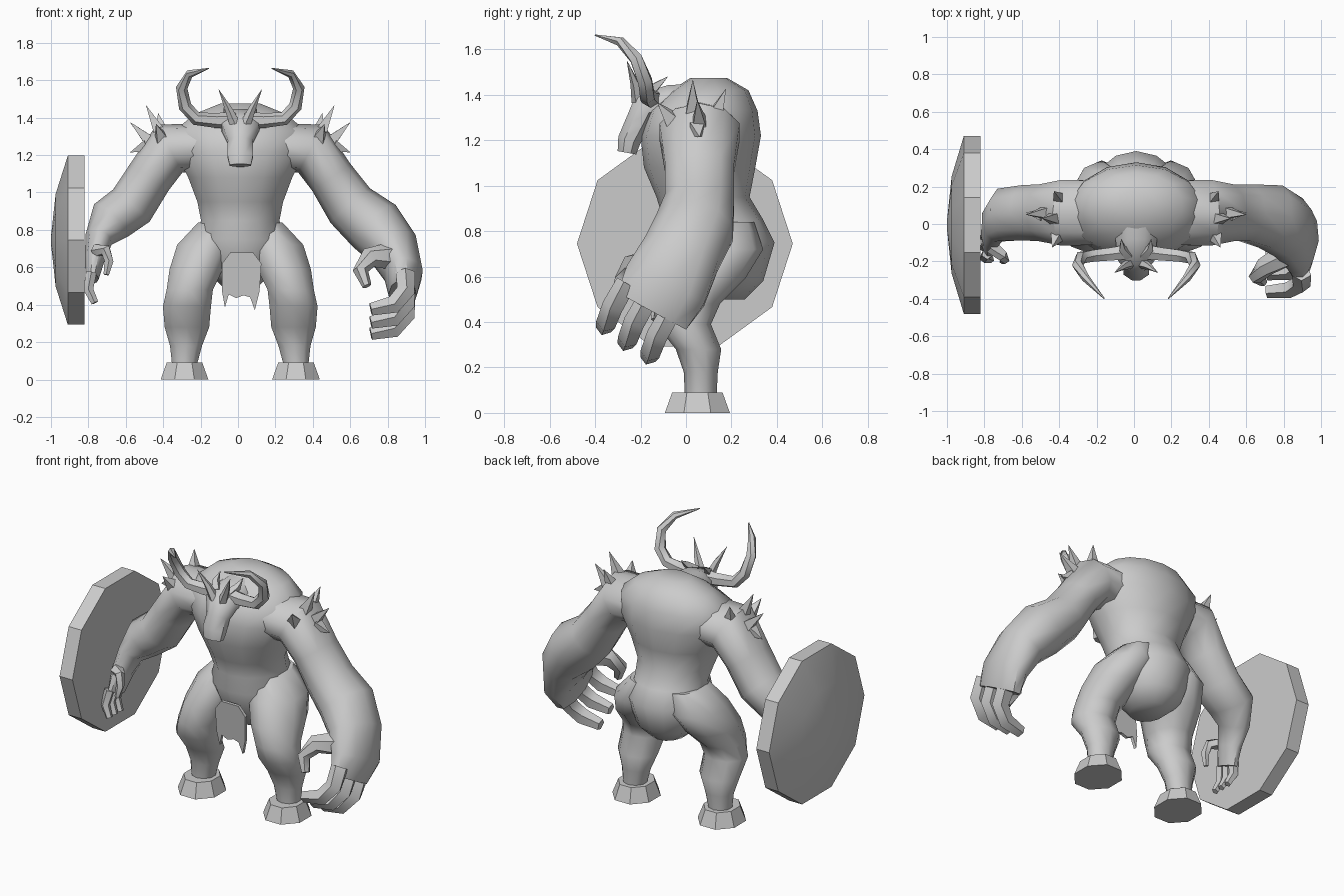
import bpy, bmesh, math
from mathutils import Vector

CX = 0.012  # symmetry plane of the body

grey = bpy.data.materials.new("plain_grey")
grey.diffuse_color = (0.6, 0.6, 0.6, 1)


def finish(name, bm, angle=50):
    bmesh.ops.recalc_face_normals(bm, faces=bm.faces)
    me = bpy.data.meshes.new(name)
    bm.to_mesh(me)
    bm.free()
    me.materials.append(grey)
    ob = bpy.data.objects.new(name, me)
    bpy.context.collection.objects.link(ob)
    bpy.ops.object.select_all(action='DESELECT')
    ob.select_set(True)
    bpy.context.view_layer.objects.active = ob
    bpy.ops.object.shade_smooth_by_angle(angle=math.radians(angle))
    return ob


def skin(name, rings, angle=50):
    """Bridge equal rings of points and cap both ends."""
    bm = bmesh.new()
    vs = [[bm.verts.new(p) for p in r] for r in rings]
    n = len(vs[0])
    for a, b in zip(vs, vs[1:]):
        for i in range(n):
            j = (i + 1) % n
            bm.faces.new((a[i], a[j], b[j], b[i]))
    bm.faces.new(vs[0])
    bm.faces.new(vs[-1])
    return finish(name, bm, angle)


def stack(name, rings, n=12, angle=50):
    """Horizontal ellipses: x, y, z, rx, ry."""
    out = []
    for x, y, z, rx, ry in rings:
        out.append([(x + rx * math.cos(t), y + ry * math.sin(t), z)
                    for t in (2 * math.pi * (i + .5) / n for i in range(n))])
    return skin(name, out, angle)


def tube(name, pts, n=8, ref=(0, 1, 0), angle=50):
    """Ellipses across a path: x, y, z, radius across, radius along ref."""
    P = [Vector(p[:3]) for p in pts]
    out = []
    for i, p in enumerate(pts):
        t = (P[min(i + 1, len(P) - 1)] - P[max(i - 1, 0)]).normalized()
        r = Vector(ref)
        u = (r - t * r.dot(t)).normalized()
        v = t.cross(u)
        out.append([P[i] + u * p[4] * math.cos(a) + v * p[3] * math.sin(a)
                    for a in (2 * math.pi * (k + .5) / n for k in range(n))])
    return skin(name, out, angle)


def spike(name, base, tip, r=0.045, n=4):
    b, t = Vector(base), Vector(tip)
    d = t - b
    ref = (0, 1, 0) if abs(d.normalized().y) < .9 else (1, 0, 0)
    return tube(name, [(*b, r, r), (*t, .001, .001)], n, ref, 30)


def flip(pts, s):
    return [(CX + s * p[0], *p[1:]) for p in pts]


# torso: hips, waist, chest, humped back
profile = [(.50, .14, .10, .12), (.58, .15, .19, .19), (.75, .14, .25, .25),
           (.85, .12, .215, .22), (.95, .075, .235, .205), (1.08, .06, .285, .245),
           (1.22, .065, .36, .265), (1.33, .075, .36, .24), (1.42, .105, .25, .17),
           (1.475, .10, .11, .08)]
stack("torso", [(CX, y, z, rx, ry) for z, y, rx, ry in profile], 14)

# head and snout
tube("head", [(CX, .03, 1.32, .15, .14), (CX, -.09, 1.36, .09, .12),
              (CX, -.18, 1.345, .075, .105), (CX, -.215, 1.27, .06, .072),
              (CX, -.25, 1.20, .055, .075), (CX, -.26, 1.145, .045, .062)],
     8, (1, 0, 0))

leg = [(.13, .15, .84, .10, .15), (.185, .13, .72, .16, .21), (.235, .06, .59, .15, .20),
       (.27, .0, .48, .13, .15), (.285, -.01, .39, .135, .12), (.285, .055, .28, .125, .10),
       (.29, .065, .18, .09, .075), (.298, .065, .08, .07, .07)]
hoof = [(.298, .05, 0, .138, .155), (.298, .05, .09, .103, .12)]
horn = [(.05, -.15, 1.385, .045, .045), (.13, -.16, 1.385, .04, .04),
        (.235, -.17, 1.395, .036, .036), (.295, -.18, 1.46, .035, .035),
        (.313, -.22, 1.56, .031, .031), (.27, -.29, 1.635, .022, .022),
        (.17, -.40, 1.663, .003, .003)]
spikes = [((.43, .03, 1.32), (.503, .03, 1.465)), ((.48, .06, 1.27), (.588, .05, 1.375)),
          ((.50, .05, 1.25), (.588, .06, 1.215)), ((.42, -.06, 1.29), (.45, -.125, 1.365)),
          ((.41, .13, 1.31), (.44, .175, 1.425))]

# mirrored parts
for s, side in ((1, "left"), (-1, "right")):
    stack(side + "_leg", flip(leg, s), 10)
    stack(side + "_hoof", flip(hoof, s), 8, 30)
    tube(side + "_horn", flip(horn, s), 6)
    tube(side + "_brow_horn", flip([(.03, -.21, 1.37, .03, .03), (.065, -.225, 1.45, .02, .02),
                                    (.115, -.26, 1.55, .001, .001)], s), 5)
    tube(side + "_ear", flip([(.04, -.17, 1.40, .03, .03), (.075, -.13, 1.44, .022, .022),
                              (.08, -.08, 1.48, .001, .001)], s), 4, (1, 0, 0))
    for i, (b, t) in enumerate(spikes):
        spike(f"{side}_shoulder_spike_{i}", *flip([b, t], s))

# big left arm and fist
tube("big_arm", [(.20, .06, 1.24, .13, .18), (.39, .06, 1.235, .145, .185),
                 (.50, .06, 1.08, .125, .16), (.60, .06, .93, .14, .16),
                 (.73, .04, .82, .16, .18), (.83, -.02, .70, .14, .18),
                 (.885, -.09, .56, .105, .20), (.88, -.15, .45, .075, .18)], 10)
for i, (y, z) in enumerate(((-.26, .57), (-.165, .50), (-.065, .44))):
    tube(f"big_finger_{i}", [(.895, y, z, .055, .05), (.895, y - .06, z - .1, .052, .05),
                             (.83, y - .09, z - .17, .05, .046),
                             (.71, y - .10, z - .195, .035, .036)], 5)
tube("big_thumb", [(.80, -.17, .66, .07, .07), (.70, -.23, .65, .055, .055),
                   (.655, -.28, .58, .042, .042), (.69, -.31, .50, .025, .025)], 6)

# smaller right arm and open hand
tube("shield_arm", [(-.18, .06, 1.24, .13, .18), (-.366, .06, 1.235, .145, .185),
                    (-.475, .06, 1.08, .125, .16), (-.57, .06, .93, .13, .155),
                    (-.68, .05, .85, .125, .15), (-.745, .0, .75, .075, .11),
                    (-.765, -.06, .65, .055, .09), (-.78, -.10, .54, .035, .08)], 10)
for i, y in enumerate((-.16, -.105, -.05)):
    tube(f"small_finger_{i}", [(-.785, y, .57, .03, .03), (-.80, y - .02, .48, .028, .028),
                               (-.765, y - .03, .41, .02, .02)], 5)
tube("small_thumb", [(-.76, -.12, .69, .035, .04), (-.705, -.17, .69, .03, .03),
                     (-.69, -.19, .63, .025, .025), (-.705, -.20, .56, .015, .015)], 5)

# ten-sided domed shield facing sideways
skin("shield", [[(x, -.005 + r * math.cos(math.pi * k / 5), .745 + r * math.sin(math.pi * k / 5))
                 for k in range(10)]
                for x, r in ((-.82, .475), (-.91, .475), (-.975, .26), (-1, .02))], 35)

# ragged loincloth, draped from the belt
bm = bmesh.new()
edge = [(-.085, .62), (-.085, .47), (-.07, .385), (-.05, .455), (-.01, .435), (.03, .45),
        (.065, .44), (.09, .37), (.115, .47), (.125, .62), (.08, .68), (-.04, .68)]
face = bm.faces.new([bm.verts.new((x, -.085 - .1 * (z - .4), z)) for x, z in edge])
for v in bmesh.ops.extrude_face_region(bm, geom=[face])["geom"]:
    if isinstance(v, bmesh.types.BMVert):
        v.co.y += .02
finish("loincloth", bm, 30)
